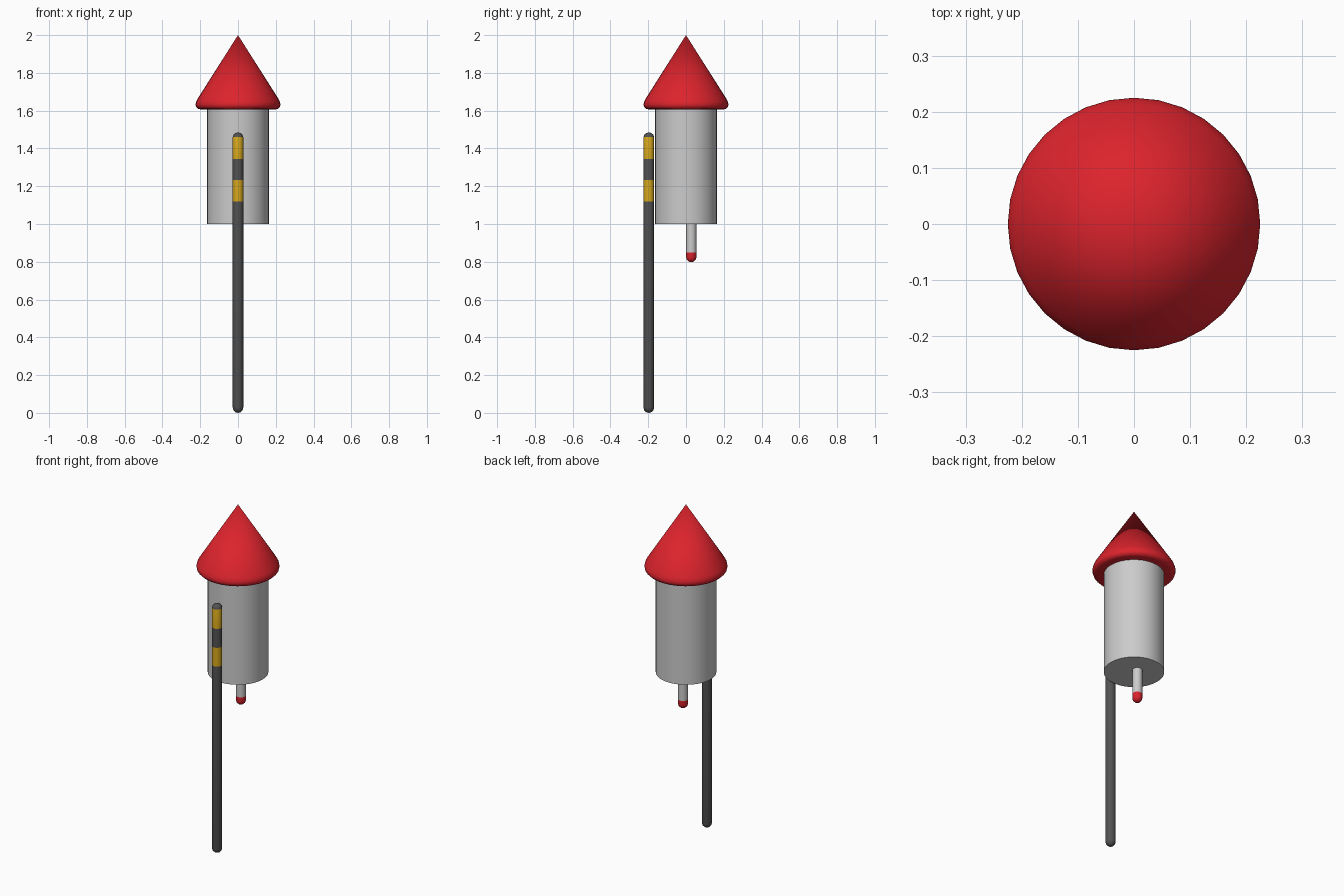
import bpy, bmesh, math

if "Cube" in bpy.data.objects:
    bpy.data.objects.remove(bpy.data.objects["Cube"])


def material(name, rgb):
    m = bpy.data.materials.new(name)
    m.diffuse_color = (*rgb, 1)
    m.use_nodes = True
    m.node_tree.nodes["Principled BSDF"].inputs["Base Color"].default_value = m.diffuse_color
    return m


RED = material("red", (0.72, 0.017, 0.026))
CHARCOAL = material("charcoal", (0.085, 0.085, 0.085))
YELLOW = material("yellow", (0.68, 0.39, 0.012))
WHITE = material("white", (0.8, 0.8, 0.8))


def lathe(name, profile, sides, y=0.0, mats=(), bands=()):
    """Revolve (radius, z) points, listed bottom to top; bands = (z_low, z_high, slot)."""
    bm = bmesh.new()
    verts = [bm.verts.new((r, 0, z)) for r, z in profile]
    edges = [bm.edges.new(pair) for pair in zip(verts, verts[1:])]
    bmesh.ops.spin(bm, geom=verts + edges, cent=(0, 0, 0), axis=(0, 0, 1),
                   angle=math.tau, steps=sides, use_merge=True)
    bmesh.ops.remove_doubles(bm, verts=bm.verts, dist=1e-5)
    bmesh.ops.recalc_face_normals(bm, faces=bm.faces)
    for f in bm.faces:
        z = f.calc_center_median().z
        for low, high, slot in bands:
            if low < z < high:
                f.material_index = slot
    mesh = bpy.data.meshes.new(name)
    bm.to_mesh(mesh)
    bm.free()
    for m in mats:
        mesh.materials.append(m)
    ob = bpy.data.objects.new(name, mesh)
    ob.location.y = y
    bpy.context.collection.objects.link(ob)
    bpy.ops.object.select_all(action='DESELECT')
    ob.select_set(True)
    bpy.context.view_layer.objects.active = ob
    bpy.ops.object.shade_smooth_by_angle(angle=math.radians(40))
    return ob


def round_end(r, z, height, top):
    """Quarter-ellipse cap points, ordered bottom to top."""
    pts = [(r * math.cos(a), z + (height if top else -height) * math.sin(a))
           for a in (math.radians(d) for d in (0, 30, 60))]
    pts.append((0, z + (height if top else -height)))
    return pts if top else pts[::-1]


# Nose cone with a rolled lower lip
lathe("nose_cone", [(0, 1.607), (0.2, 1.607), (0.212, 1.61), (0.222, 1.62),
                    (0.225, 1.632), (0.222, 1.647), (0.214, 1.663), (0, 2.0)],
      32, mats=[RED])

# Cylindrical body
lathe("body", [(0, 1.0), (0.164, 1.0), (0.164, 1.607)], 32)

# Guide stick with two painted bands
stick = (round_end(0.028, 0.028, 0.028, False)
         + [(0.028, z) for z in (1.12, 1.232, 1.345)]
         + round_end(0.028, 1.46, 0.025, True))
lathe("stick", stick, 16, y=-0.197, mats=[CHARCOAL, YELLOW],
      bands=[(1.12, 1.232, 1), (1.345, 1.46, 1)])

# Fuse with a red tip
fuse = round_end(0.027, 0.823, 0.025, False) + [(0.027, 0.85), (0.027, 1.0)]
lathe("fuse", fuse, 16, y=0.028, mats=[WHITE, RED], bands=[(0.7, 0.85, 1)])
